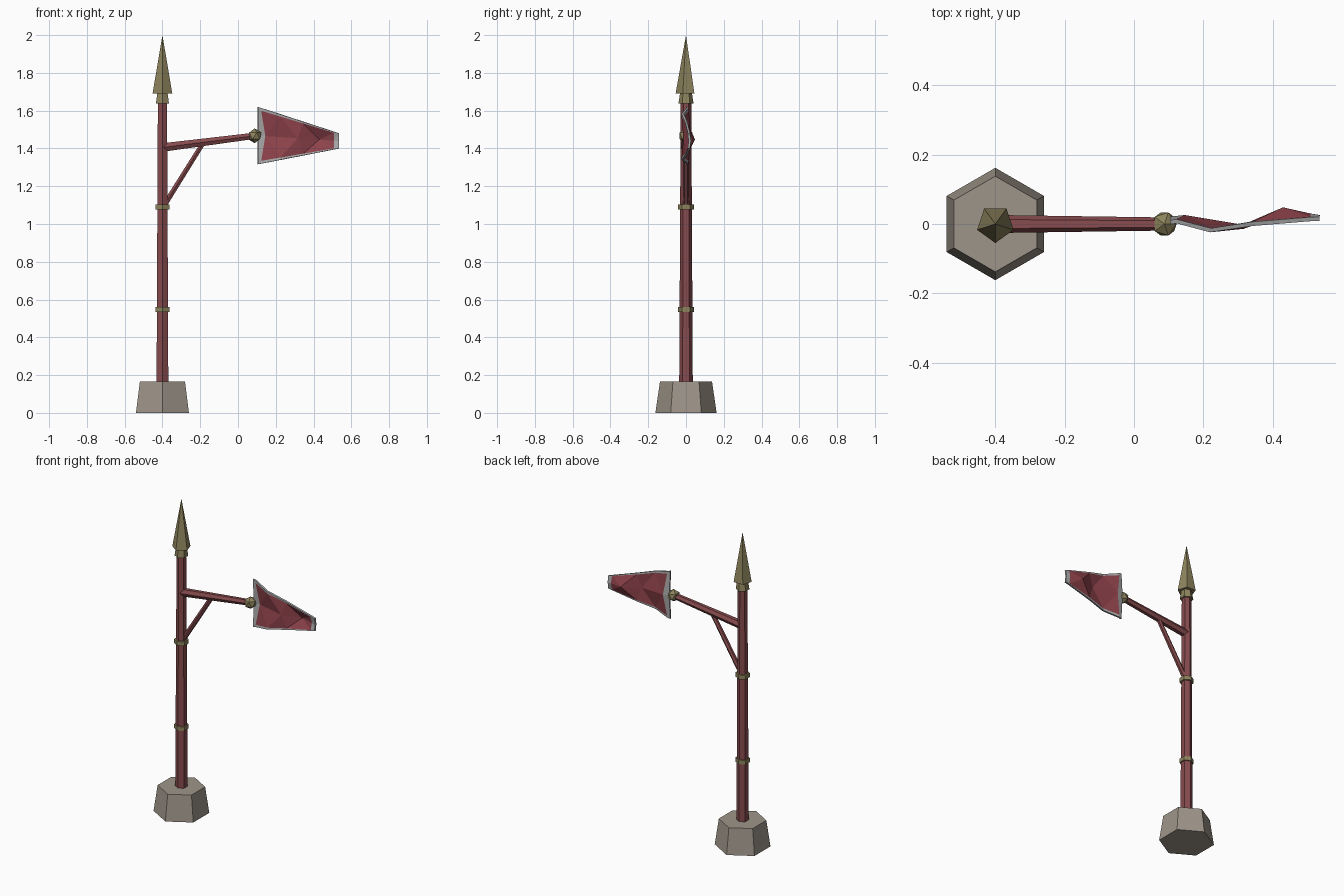
import bpy, math

if "Cube" in bpy.data.objects:
    bpy.data.objects.remove(bpy.data.objects["Cube"])

PX = -0.4  # pole axis


def material(name, rgb):
    m = bpy.data.materials.new(name)
    m.diffuse_color = (*rgb, 1)
    m.use_nodes = True
    m.node_tree.nodes["Principled BSDF"].inputs["Base Color"].default_value = m.diffuse_color
    return m


red = material("red_paint", (0.24, 0.07, 0.075))
cloth = material("red_cloth", (0.27, 0.055, 0.07))
gold = material("aged_gold", (0.27, 0.23, 0.11))
stone = material("stone", (0.34, 0.30, 0.25))
trim = material("grey_trim", (0.4, 0.4, 0.4))


def taper(name, p, q, r1, r2, mat, sides=6, spin=0):
    """Tapered prism between two (x, z) points in the y = 0 plane."""
    dx, dz = q[0] - p[0], q[1] - p[1]
    bpy.ops.mesh.primitive_cone_add(
        vertices=sides, radius1=r1, radius2=r2, depth=math.hypot(dx, dz),
        location=((p[0] + q[0]) / 2, 0, (p[1] + q[1]) / 2),
        rotation=(0, math.atan2(dx, dz), spin))
    ob = bpy.context.object
    ob.name = name
    ob.data.materials.append(mat)
    return ob


# Stone foot, pole and its two bands
taper("base", (PX, 0), (PX, 0.165), 0.162, 0.138, stone)
taper("pole", (PX, 0.15), (PX, 1.66), 0.036, 0.028, red)
for i, z in enumerate((0.547, 1.09)):
    taper(f"pole_band_{i + 1}", (PX, z - 0.013), (PX, z + 0.013), 0.042, 0.042, gold)

# Spear finial on a flared collar
taper("finial_collar", (PX, 1.638), (PX, 1.695), 0.04, 0.031, gold)
taper("finial_spear", (PX, 1.69), (PX, 2.0), 0.055, 0, gold, sides=5, spin=math.pi)

# Side arm with diagonal brace
taper("arm", (PX, 1.405), (0.08, 1.466), 0.026, 0.019, red)
taper("arm_brace", (-0.39, 1.10), (-0.19, 1.42), 0.016, 0.014, red)

# Faceted knob at the arm's end
bpy.ops.mesh.primitive_ico_sphere_add(subdivisions=1, radius=0.039, location=(0.088, 0, 1.467))
knob = bpy.context.object
knob.name = "arm_knob"
knob.data.materials.append(gold)

# Pennant: columns as (edge x, middle x, edge y, middle y), chevron folds
columns = [(0.105, 0.105, 0.005, 0.015), (0.122, 0.145, 0.008, 0.02),
           (0.22, 0.315, -0.018, -0.008), (0.34, 0.43, 0.0, 0.042),
           (0.508, 0.51, 0.014, 0.024), (0.535, 0.535, 0.015, 0.02)]
rows = [(1, 0), (0.9, 0.05), (0, 1), (-0.9, 0.05), (-1, 0)]  # height, fold weight
verts = []
for ex, mx, ey, my in columns:
    for h, w in rows:
        x = ex + (mx - ex) * w
        t = (x - 0.105) / 0.43
        verts.append((x, ey + (my - ey) * w,
                      1.468 - 0.028 * t + h * (0.152 - 0.112 * t)))
n = len(rows)
faces, slots = [], []
for c in range(len(columns) - 1):
    for r in range(n - 1):
        a, b, d, e = c * n + r, c * n + r + 1, (c + 1) * n + r + 1, (c + 1) * n + r
        # split toward the middle row so folds stay mirrored
        tris = [(a, b, e), (b, d, e)] if r < 2 else [(a, b, d), (a, d, e)]
        faces += tris
        border = c in (0, len(columns) - 2) or r in (0, n - 2)
        slots += [0 if border else 1] * 2
me = bpy.data.meshes.new("pennant")
me.from_pydata(verts, [], faces)
me.materials.append(trim)
me.materials.append(cloth)
for poly, s in zip(me.polygons, slots):
    poly.material_index = s
pennant = bpy.data.objects.new("pennant", me)
bpy.context.collection.objects.link(pennant)
solid = pennant.modifiers.new("thickness", "SOLIDIFY")
solid.thickness = 0.012
solid.offset = 0
